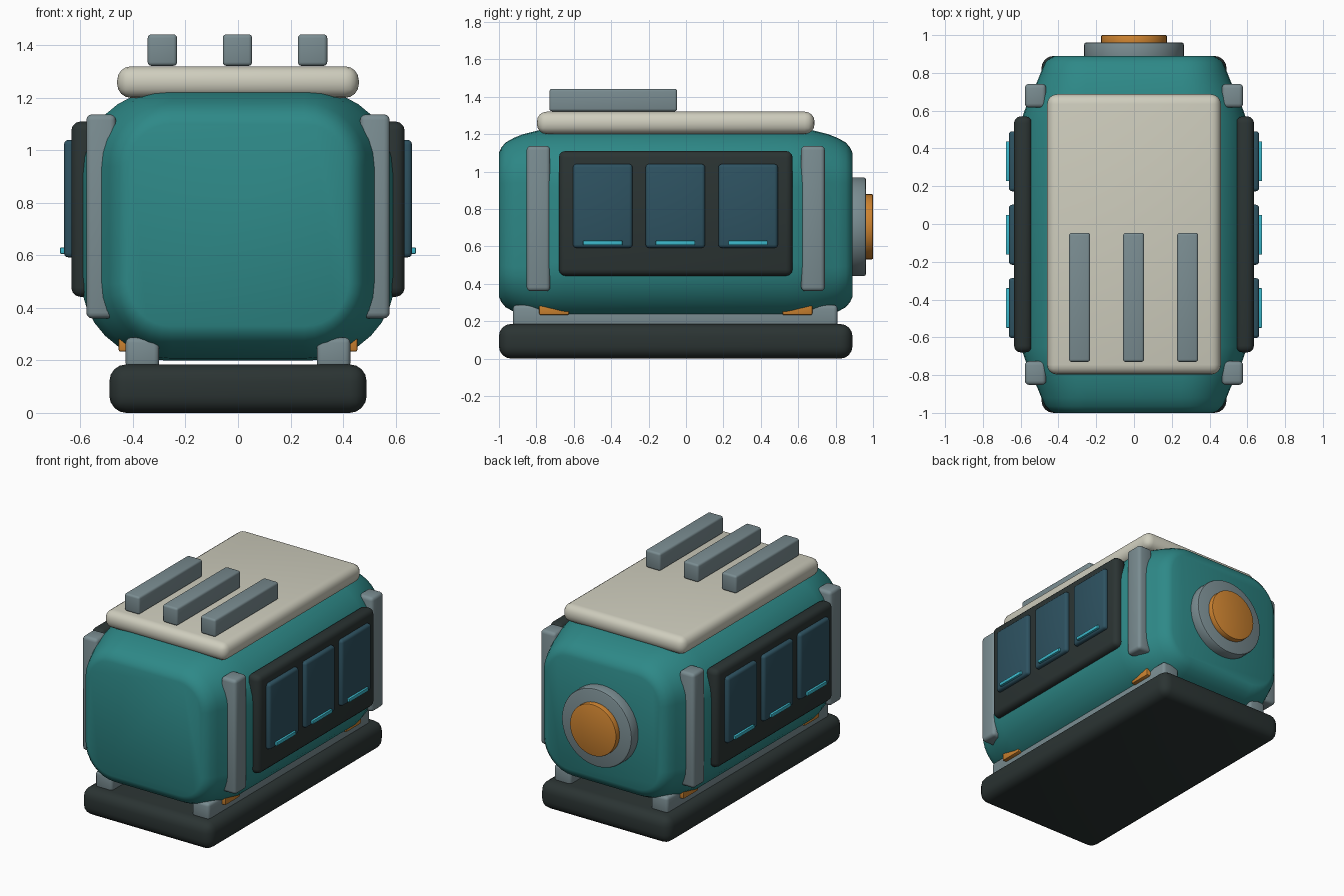
import bpy, bmesh, math
from mathutils import Matrix

if "Cube" in bpy.data.objects:
    bpy.data.objects.remove(bpy.data.objects["Cube"])


def material(name, rgb):
    m = bpy.data.materials.new(name)
    m.diffuse_color = (*rgb, 1)
    m.use_nodes = True
    m.node_tree.nodes["Principled BSDF"].inputs["Base Color"].default_value = m.diffuse_color
    return m


TEAL = material("teal", (0.027, 0.25, 0.245))
GREY = material("steel grey", (0.195, 0.265, 0.285))
CREAM = material("cream", (0.62, 0.61, 0.51))
DARK = material("charcoal", (0.024, 0.034, 0.033))
GLASS = material("window blue", (0.027, 0.085, 0.12))
CYAN = material("cyan", (0.045, 0.48, 0.6))
ORANGE = material("orange", (0.62, 0.23, 0.03))
YC = -0.055  # middle of the body along y


def finish(bm, name, mat, angle=35):
    bmesh.ops.recalc_face_normals(bm, faces=bm.faces[:])
    me = bpy.data.meshes.new(name)
    bm.to_mesh(me)
    bm.free()
    me.materials.append(mat)
    ob = bpy.data.objects.new(name, me)
    bpy.context.collection.objects.link(ob)
    bpy.ops.object.select_all(action='DESELECT')
    ob.select_set(True)
    bpy.context.view_layer.objects.active = ob
    bpy.ops.object.shade_smooth_by_angle(angle=math.radians(angle))
    return ob


def box(name, x, y, z, mat, bevel=0.02, segments=3):
    """Rounded box from (min, max) pairs."""
    bm = bmesh.new()
    bmesh.ops.create_cube(bm, size=1)
    for v in bm.verts:
        for i, (lo, hi) in enumerate((x, y, z)):
            v.co[i] = (lo + hi) / 2 + v.co[i] * (hi - lo)
    bmesh.ops.bevel(bm, geom=bm.edges[:], offset=bevel, segments=segments,
                    profile=0.5, affect='EDGES')
    return finish(bm, name, mat)


def pair(name, x, y, z, mat, **kw):
    """The same box on the right and left sides."""
    box(name + "_right", x, y, z, mat, **kw)
    box(name + "_left", (-x[1], -x[0]), y, z, mat, **kw)


def disc(name, radius, y0, y1, z, mat, bevel):
    bm = bmesh.new()
    bmesh.ops.create_cone(bm, cap_ends=True, segments=48, radius1=radius, radius2=radius,
                          depth=y1 - y0, matrix=Matrix.Translation((0, (y0 + y1) / 2, z))
                          @ Matrix.Rotation(math.pi / 2, 4, 'X'))
    rims = [e for e in bm.edges if any(len(f.verts) > 4 for f in e.link_faces)]
    bmesh.ops.bevel(bm, geom=rims, offset=bevel, segments=2, profile=0.5, affect='EDGES')
    return finish(bm, name, mat)


# Body: rounded sections lofted along y, shrinking towards both ends
def body():
    bm = bmesh.new()
    ends = [(0, .18, .13), (.012, .155, .103), (.035, .13, .075), (.08, .11, .05),
            (.13, .09, .03), (.22, .045, .008), (.35, 0, 0)]
    sections = [(-1 + t, ix, iz) for t, ix, iz in ends]
    sections += [(.89 - t, ix, iz) for t, ix, iz in reversed(ends)]
    rings = []
    for y, ix, iz in sections:
        w, h, r = .6 - ix, .515 - iz, .32 - .5 * (ix + iz)
        ring = []
        for q, (sx, sz) in enumerate(((1, 1), (-1, 1), (-1, -1), (1, -1))):
            for k in range(9):
                a = math.pi / 2 * (q + k / 8)
                ring.append(bm.verts.new((sx * (w - r) + r * math.cos(a), y,
                                          .715 + sz * (h - r) + r * math.sin(a))))
        rings.append(ring)
    n = len(rings[0])
    for a, b in zip(rings, rings[1:]):
        for i in range(n):
            bm.faces.new((a[i], a[(i + 1) % n], b[(i + 1) % n], b[i]))
    bm.faces.new(rings[0])
    bm.faces.new(rings[-1])
    finish(bm, "body", TEAL, 60)


body()

# Base and sills
box("base", (-.49, .49), (-1, .89), (0, .185), DARK, bevel=.065, segments=4)
pair("sill", (.3, .428), (-.925, .81), (.17, .287), GREY)

# Roof with three bars
box("roof", (-.46, .46), (-.797, .687), (1.2, 1.32), CREAM, bevel=.052, segments=4)
for i, x in enumerate((-.288, -.002, .284)):
    box(f"roof_bar_{i + 1}", (x - .056, x + .056), (-.73, -.047), (1.322, 1.442), GREY, bevel=.014)

# Corner pillars and small orange brackets
for end, s in (("front", -1), ("back", 1)):
    yc = YC + s * .734
    pair(f"{end}_pillar", (.465, .578), (yc - .063, yc + .063), (.36, 1.137), GREY, bevel=.022)
    ys = sorted((YC + s * .73, YC + s * .57))
    pair(f"{end}_bracket", (.38, .455), ys, (.233, .307), ORANGE, bevel=.008, segments=2)

# Side panels with windows and light strips
pair("side_panel", (.54, .635), (-.68, .57), (.442, 1.11), DARK, bevel=.035)
for i, y in enumerate((-.445, -.057, .332)):
    pair(f"window_{i + 1}", (.6, .663), (y - .159, y + .159), (.592, 1.04), GLASS, bevel=.018)
    pair(f"light_strip_{i + 1}", (.65, .678), (y - .105, y + .105), (.606, .63), CYAN,
         bevel=.004, segments=2)

# Round hub on the back
disc("hub_ring", .264, .85, .962, .705, GREY, .012)
disc("hub_cap", .174, .93, 1.0, .705, ORANGE, .006)
